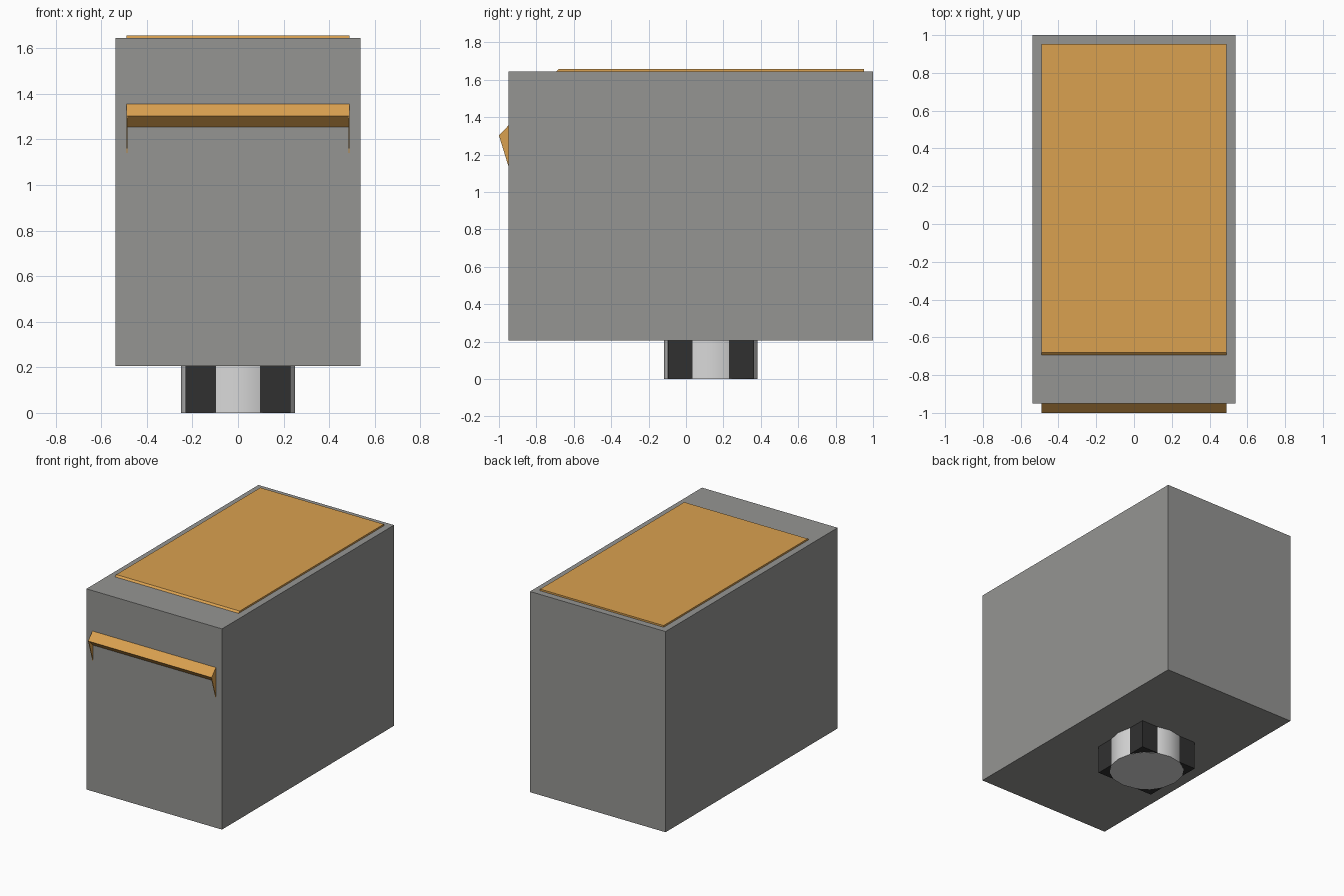
import bpy, bmesh, math

if "Cube" in bpy.data.objects:
    bpy.data.objects.remove(bpy.data.objects["Cube"])


def material(name, rgb):
    m = bpy.data.materials.new(name)
    m.diffuse_color = (*rgb, 1)
    m.use_nodes = True
    m.node_tree.nodes["Principled BSDF"].inputs["Base Color"].default_value = m.diffuse_color
    return m


GREY = material("cabinet grey", (0.30, 0.30, 0.29))
ORANGE = material("warm orange", (0.70, 0.356, 0.08))
LIGHT = material("light grey", (0.69, 0.69, 0.69))
BLACK = material("near black", (0.03, 0.03, 0.03))


def add_object(name, bm, mat):
    bmesh.ops.recalc_face_normals(bm, faces=bm.faces)
    me = bpy.data.meshes.new(name)
    bm.to_mesh(me)
    bm.free()
    me.materials.append(mat)
    ob = bpy.data.objects.new(name, me)
    bpy.context.collection.objects.link(ob)
    return ob


def prism(name, profile, x0, x1, mat):
    """Extrude a (y, z) profile from x0 to x1."""
    bm = bmesh.new()
    face = bm.faces.new([bm.verts.new((x0, y, z)) for y, z in profile])
    ext = bmesh.ops.extrude_face_region(bm, geom=[face])
    verts = [g for g in ext["geom"] if isinstance(g, bmesh.types.BMVert)]
    bmesh.ops.translate(bm, verts=verts, vec=(x1 - x0, 0, 0))
    return add_object(name, bm, mat)


def rect(y0, y1, z0, z1):
    return [(y0, z0), (y1, z0), (y1, z1), (y0, z1)]


# Main cabinet
prism("cabinet", rect(-0.95, 1.0, 0.205, 1.645), -0.538, 0.538, GREY)

# Lid panel with a sloped front edge
prism("lid_panel", [(-0.693, 1.645), (0.953, 1.645), (0.953, 1.657), (-0.68, 1.657)],
      -0.49, 0.49, ORANGE)

# Front handle: wedge bar with thin pointed cheeks at both ends
prism("handle_bar", [(-0.95, 1.355), (-1.0, 1.302), (-0.95, 1.255)], -0.487, 0.487, ORANGE)
for side, label in ((-1, "left"), (1, "right")):
    prism(f"handle_cheek_{label}", [(-0.95, 1.355), (-1.0, 1.302), (-0.95, 1.14)],
          side * 0.485, side * 0.49, ORANGE)

# Foot: round post pushing through a square block
CY = 0.133
prism("foot_block", rect(CY - 0.23, CY + 0.23, 0.002, 0.21), -0.23, 0.23, BLACK)

bm = bmesh.new()
bmesh.ops.create_cone(bm, cap_ends=True, segments=16, radius1=0.25, radius2=0.25, depth=0.21)
bmesh.ops.translate(bm, verts=bm.verts, vec=(0, CY, 0.105))
post = add_object("foot_post", bm, LIGHT)
bpy.context.view_layer.objects.active = post
post.select_set(True)
bpy.ops.object.shade_smooth_by_angle(angle=math.radians(40))
